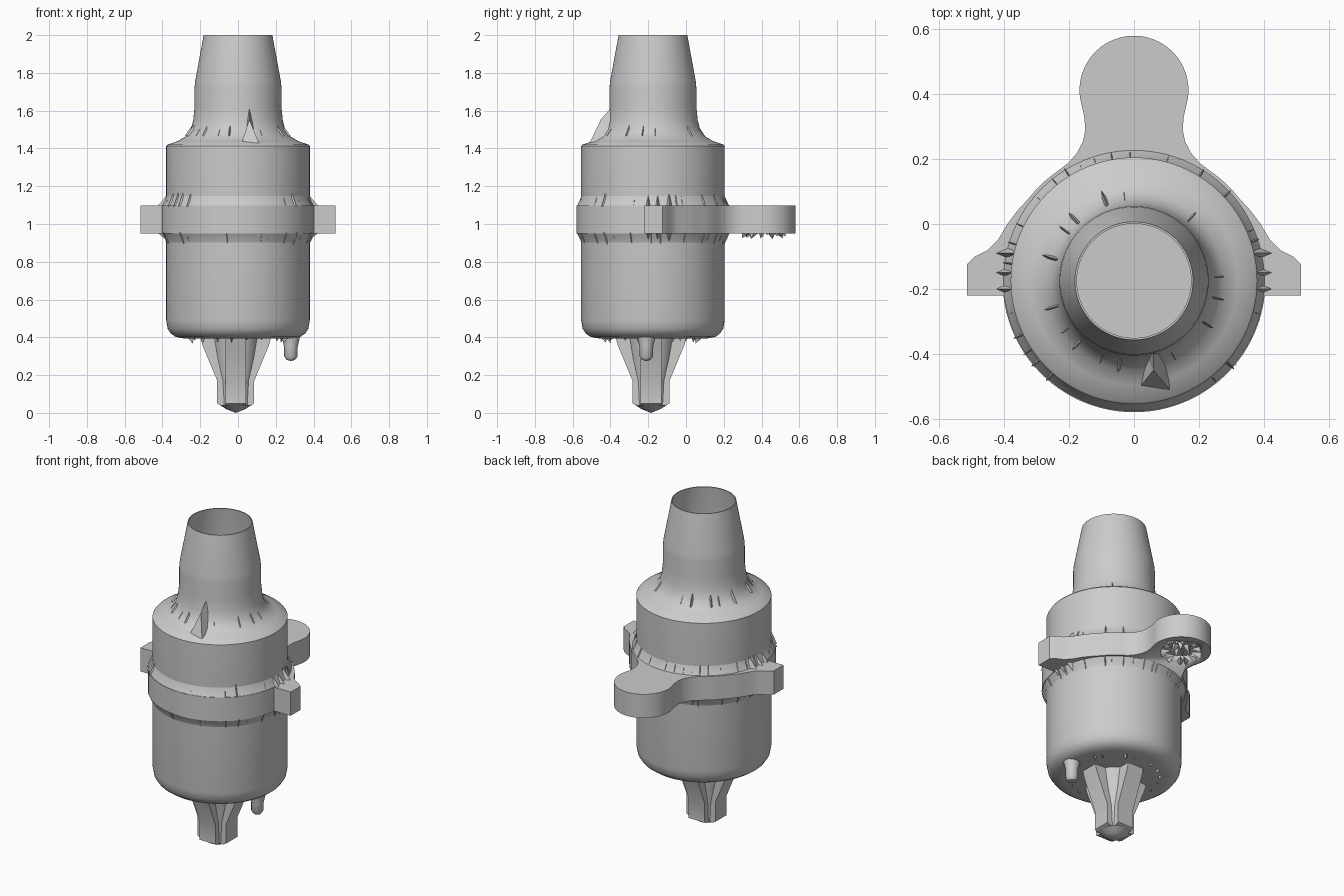
import bpy, bmesh, math, random
from mathutils import Vector

if "Cube" in bpy.data.objects:
    bpy.data.objects.remove(bpy.data.objects["Cube"])

random.seed(4)
CY = -0.175  # y of the main axis
grey = bpy.data.materials.new("plain grey")
grey.diffuse_color = (0.6, 0.6, 0.6, 1)
grey.use_nodes = True
grey.node_tree.nodes["Principled BSDF"].inputs["Base Color"].default_value = grey.diffuse_color


def finish(name, bm, smooth=True, angle=35):
    bmesh.ops.recalc_face_normals(bm, faces=bm.faces)
    me = bpy.data.meshes.new(name)
    bm.to_mesh(me)
    bm.free()
    me.materials.append(grey)
    ob = bpy.data.objects.new(name, me)
    bpy.context.collection.objects.link(ob)
    if smooth:
        bpy.ops.object.select_all(action='DESELECT')
        ob.select_set(True)
        bpy.context.view_layer.objects.active = ob
        bpy.ops.object.shade_smooth_by_angle(angle=math.radians(angle))
    return ob


def lathe(name, profile, cx=0, cy=CY, n=96, closed=False):
    bm = bmesh.new()
    vs = [bm.verts.new((cx + r, cy, z)) for r, z in profile]
    pairs = list(zip(vs, vs[1:])) + ([(vs[-1], vs[0])] if closed else [])
    edges = [bm.edges.new(p) for p in pairs]
    bmesh.ops.spin(bm, geom=vs + edges, cent=(cx, cy, 0), axis=(0, 0, 1),
                   angle=math.tau, steps=n, use_duplicate=False)
    bmesh.ops.remove_doubles(bm, verts=bm.verts, dist=1e-4)
    return finish(name, bm)


def extrude(bm, pts, vec):
    f = bm.faces.new([bm.verts.new(p) for p in pts])
    new = bmesh.ops.extrude_face_region(bm, geom=[f], use_keep_orig=True)["geom"]
    bmesh.ops.translate(bm, vec=vec, verts=[v for v in new if isinstance(v, bmesh.types.BMVert)])


def arc(cx, cy, r, a0, a1, n):
    return [(cx + r * math.cos(math.radians(a0 + (a1 - a0) * i / n)),
             cy + r * math.sin(math.radians(a0 + (a1 - a0) * i / n))) for i in range(n + 1)]


# Turned housing with shoulder and hollow, tapered neck
lathe("housing", [(0, .40), (.29, .395), (.33, .402), (.355, .42), (.372, .445), (.38, .49),
                  (.38, 1.412), (.374, 1.42), (.32, 1.438), (.275, 1.465), (.25, 1.50),
                  (.237, 1.55), (.23, 1.62), (.23, 1.72), (.227, 1.755), (.182, 2.0),
                  (.176, 2.0), (.21, 1.75), (.21, 1.5), (0, 1.5)])

# Mounting flange: mirrored outline with side ears and a round back tab
half = arc(0, CY, .405, -90, -6.4, 24)
half += [(.515, -.22), (.515, -.125), (.49, -.10), (.45, -.08), (.42, -.05), (.39, .0), (.36, .04)]
half += arc(0, CY, .412, 38, 56, 5)
half += [(.20, .19), (.175, .22), (.157, .255), (.15, .29), (.153, .33), (.161, .365)]
half += arc(0, .412, .168, -8, 90, 18)
outline = half + [(-x, y) for x, y in reversed(half[1:-1])]
bm = bmesh.new()
extrude(bm, [(x, y, .95) for x, y in outline], (0, 0, .147))
flange = finish("mounting_flange", bm)

# Round socket cut into the underside of the tab
cutter = lathe("socket_cutter", [(0, .90), (.115, .90), (.115, .99), (0, .99)], 0, .412, 32)
cutter.hide_render = True
cutter.hide_viewport = True
cut = flange.modifiers.new("socket", 'BOOLEAN')
cut.operation = 'DIFFERENCE'
cut.object = cutter

# Fillets where the flange meets the housing
for name, z0, z1 in (("upper_fillet", 1.095, 1.15), ("lower_fillet", .952, .90)):
    lathe(name, [(.37, z0), (.403, z0), (.388, (z0 + z1) / 2), (.379, z1)], closed=True)


# Rough shards along the joints
def shard(bm, base, out, up, width):
    side = out.cross(Vector((0, 0, 1))).normalized() * width
    a, b = bm.verts.new(base - side), bm.verts.new(base + side)
    c, d = bm.verts.new(base + out), bm.verts.new(base + up)
    for f in ((a, b, c), (a, c, d), (b, d, c), (a, d, b)):
        bm.faces.new(f)


def shard_ring(name, count, r, z, out, up, cx=0, cy=CY):
    bm = bmesh.new()
    for i in range(count):
        a = math.tau * (i + random.uniform(-.3, .3)) / count
        d = Vector((math.cos(a), math.sin(a), 0))
        k = random.uniform(.5, 1)
        shard(bm, Vector((cx, cy, z)) + d * r, d * out * k, Vector((0, 0, up * k)),
              random.uniform(.008, .018))
    finish(name, bm, smooth=False)


shard_ring("upper_shards", 44, .375, 1.093, .038, .085)
shard_ring("lower_shards", 44, .375, .955, .035, -.075)
shard_ring("shoulder_shards", 22, .245, 1.465, .05, .07)
shard_ring("base_shards", 18, .25, .405, .04, -.04)
shard_ring("socket_shards", 12, .115, .955, -.07, -.035, 0, .412)
shard_ring("socket_inner_shards", 7, .05, .985, -.04, -.06, 0, .412)

# Small raised lump at the front of the shoulder
bm = bmesh.new()
top = bm.verts.new((.06, -.45, 1.555))
tip = bm.verts.new((.06, -.40, 1.61))
ring = [bm.verts.new(p) for p in ((.02, -.50, 1.43), (.11, -.51, 1.43), (.10, -.39, 1.45), (.03, -.39, 1.45))]
for f in ((0, 1, top), (1, 2, top), (3, 0, top)):
    bm.faces.new((ring[f[0]], ring[f[1]], f[2]))
bm.faces.new((ring[2], tip, top))
bm.faces.new((ring[3], top, tip))
bm.faces.new((ring[2], ring[3], tip))
bm.faces.new(ring[::-1])
finish("shoulder_lump", bm, smooth=False)

# Webs joining the ears to the housing
bm = bmesh.new()
for s in (-1, 1):
    for z, up in ((1.09, .07), (.957, -.05)):
        for y in (-.2, -.15, -.09):
            shard(bm, Vector((s * .37, y, z)), Vector((s * .06, 0, 0)), Vector((0, 0, up)), .025)
finish("ear_webs", bm, smooth=False)

# Bottom stem: crossed flaring fins around a tapered core
SX, SY = -.012, -.185
fin = [(-.19, .41), (-.175, .355), (-.098, .17), (-.098, .05), (-.08, .04),
       (.08, .04), (.098, .05), (.098, .17), (.175, .355), (.19, .41)]
T = .055
bm = bmesh.new()
extrude(bm, [(SX + u, SY - T, z) for u, z in fin], (0, 2 * T, 0))
finish("side_fins", bm)
bm = bmesh.new()
extrude(bm, [(SX - T, SY + u, z) for u, z in fin], (2 * T, 0, 0))
finish("front_back_fins", bm)
lathe("stem_core", [(0, 0), (.05, .02), (.085, .042), (.09, .17), (.13, .41), (0, .41)], SX, SY, 12)

# Small peg under the housing
lathe("peg", [(0, .275), (.022, .28), (.036, .30), (.036, .35), (.05, .41), (0, .41)], .28, -.21, 12)
